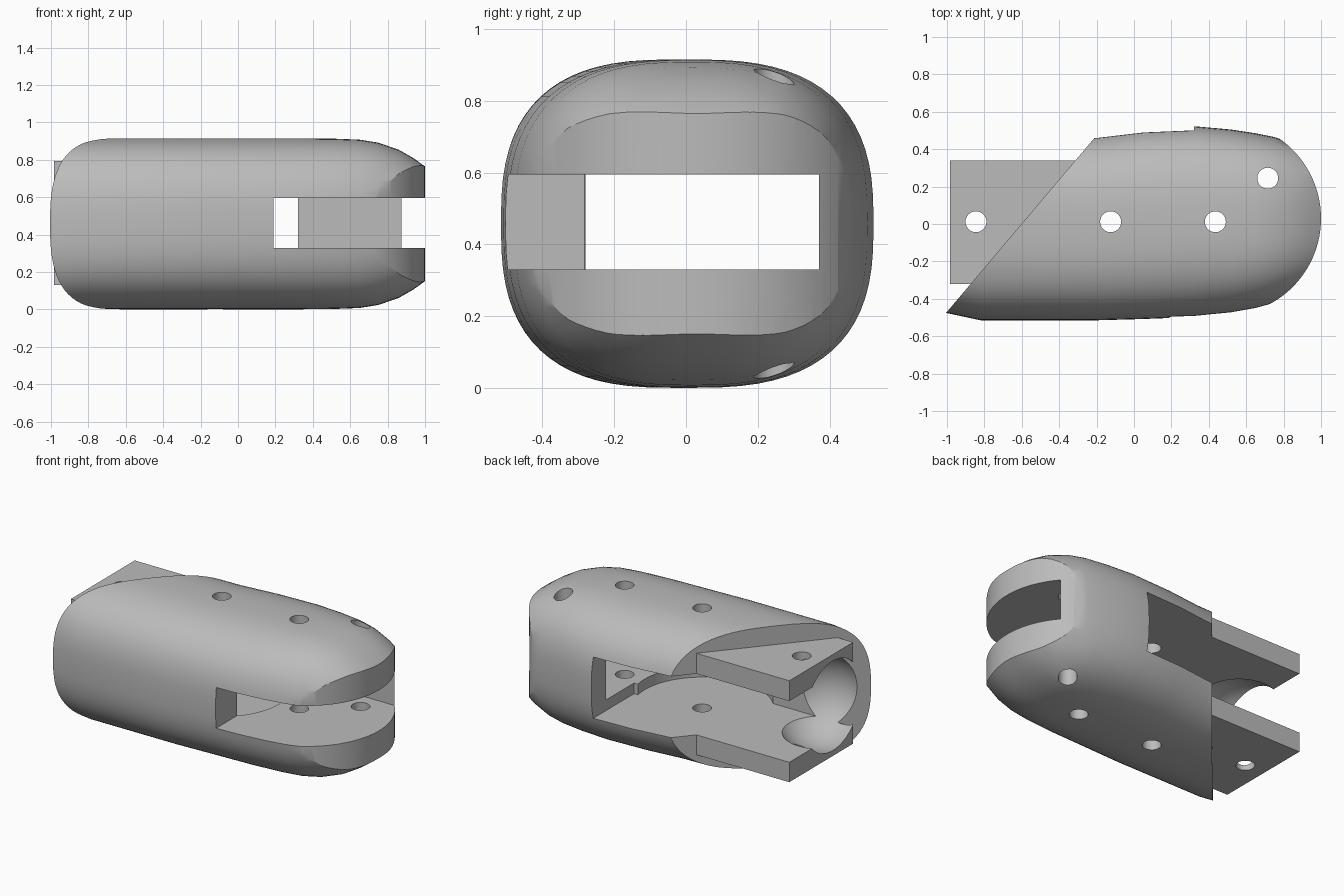
import bpy, bmesh, math
from mathutils import Matrix

old = bpy.data.objects.get("Cube")
if old:
    bpy.data.objects.remove(old, do_unlink=True)

grey = bpy.data.materials.new("plain_grey")
grey.use_nodes = True
grey.diffuse_color = (0.5, 0.5, 0.5, 1)
grey.node_tree.nodes["Principled BSDF"].inputs["Base Color"].default_value = (0.5, 0.5, 0.5, 1)

MID = 0.458  # height of the horizontal symmetry plane


def finish(bm, name):
    bmesh.ops.recalc_face_normals(bm, faces=bm.faces)
    mesh = bpy.data.meshes.new(name)
    bm.to_mesh(mesh)
    bm.free()
    mesh.materials.append(grey)
    obj = bpy.data.objects.new(name, mesh)
    bpy.context.collection.objects.link(obj)
    return obj


def prism(name, outline, z0, z1):
    """Extrude a plan outline from z0 to z1."""
    bm = bmesh.new()
    base = bm.faces.new([bm.verts.new((x, y, z0)) for x, y in outline])
    top = bmesh.ops.extrude_face_region(bm, geom=[base])["geom"]
    bmesh.ops.translate(bm, vec=(0, 0, z1 - z0),
                        verts=[v for v in top if isinstance(v, bmesh.types.BMVert)])
    return finish(bm, name)


def arc(cx, cy, r, a0, a1, n):
    angles = [math.radians(a0 + (a1 - a0) * i / n) for i in range(n + 1)]
    return [(cx + r * math.cos(a), cy + r * math.sin(a)) for a in angles]


def combine(target, tool, operation):
    """Apply a boolean and discard the tool."""
    mod = target.modifiers.new("bool", "BOOLEAN")
    mod.operation = operation
    mod.solver = "EXACT"
    mod.object = tool
    bpy.context.view_layer.objects.active = target
    bpy.ops.object.modifier_apply(modifier=mod.name)
    bpy.data.objects.remove(tool, do_unlink=True)


def loft(name, sections, n=72, power=2.7):
    """Skin rounded cross-sections given as x, y min, y max, half height."""
    bm = bmesh.new()
    rings = []
    for x, y0, y1, h in sections:
        ring = []
        for i in range(n):
            a = 2 * math.pi * i / n
            c, s = math.cos(a), math.sin(a)
            u = math.copysign(abs(c) ** (2 / power), c)
            v = math.copysign(abs(s) ** (2 / power), s)
            ring.append(bm.verts.new((x, (y0 + y1) / 2 + u * (y1 - y0) / 2, MID + v * h)))
        rings.append(ring)
    for a, b in zip(rings, rings[1:]):
        for i in range(n):
            j = (i + 1) % n
            bm.faces.new((a[i], a[j], b[j], b[i]))
    bm.faces.new(rings[0])
    bm.faces.new(rings[-1])
    return finish(bm, name)


# Rounded shell
body = loft("segment_body", [
    (-1.1, -0.455, 0.45, 0.457), (-0.82, -0.515, 0.46, 0.457),
    (-0.2, -0.515, 0.48, 0.457), (0.05, -0.508, 0.51, 0.457),
    (0.33, -0.497, 0.522, 0.457), (0.52, -0.478, 0.505, 0.455),
    (0.65, -0.455, 0.485, 0.45), (0.75, -0.428, 0.465, 0.434),
    (0.86, -0.385, 0.43, 0.396), (0.94, -0.345, 0.4, 0.35),
    (1.03, -0.3, 0.36, 0.285)])

# Round nose in plan and slanted open end
combine(body, prism("nose", arc(0.48, 0.03, 0.52, -70, 70, 40)
                    + [(0.65, 0.8), (-1.5, 0.8), (-1.5, -0.8), (0.65, -0.8)], -1, 2), "INTERSECT")
combine(body, prism("slant", [(-1.17, -0.67), (0.2, 0.945), (-2, 0.945), (-2, -0.67)],
                    -1, 2), "DIFFERENCE")

# Hinge block, split into two prongs by the wide gap
combine(body, prism("prongs", [(-0.985, -0.32), (-0.15, -0.32), (-0.15, 0.34), (-0.985, 0.34)],
                    0.13, 0.793), "UNION")
combine(body, prism("gap", [(-2, -0.28), (-0.1, -0.28), (-0.1, 0.08), (0.32, 0.08),
                            (0.32, 0.9), (-2, 0.9)], 0.26, 0.66), "DIFFERENCE")
combine(body, prism("round_pocket", arc(-0.12, 0, 0.42, 0, 354, 59), 0.26, 0.66), "DIFFERENCE")

# Slot through the nose
combine(body, prism("slot", [(0.19, -0.9), (1.5, -0.9), (1.5, 0.37), (0.19, 0.37)],
                    0.33, 0.595), "DIFFERENCE")

# Scooped hollow between the prongs
bm = bmesh.new()
bmesh.ops.create_uvsphere(bm, u_segments=48, v_segments=24, radius=0.305,
                          matrix=Matrix.Translation((-0.9, -0.11, MID)))
combine(body, finish(bm, "hollow"), "DIFFERENCE")

# Pin holes
for x, y in ((-0.845, 0.012), (-0.125, 0.012), (0.435, 0.012), (0.715, 0.245)):
    combine(body, prism("pin", arc(x, y, 0.056, 0, 348.75, 31), -1, 2), "DIFFERENCE")

# Smooth shading with crisp cut edges
bpy.ops.object.select_all(action="DESELECT")
body.select_set(True)
bpy.context.view_layer.objects.active = body
bpy.ops.object.shade_smooth_by_angle(angle=math.radians(25))
